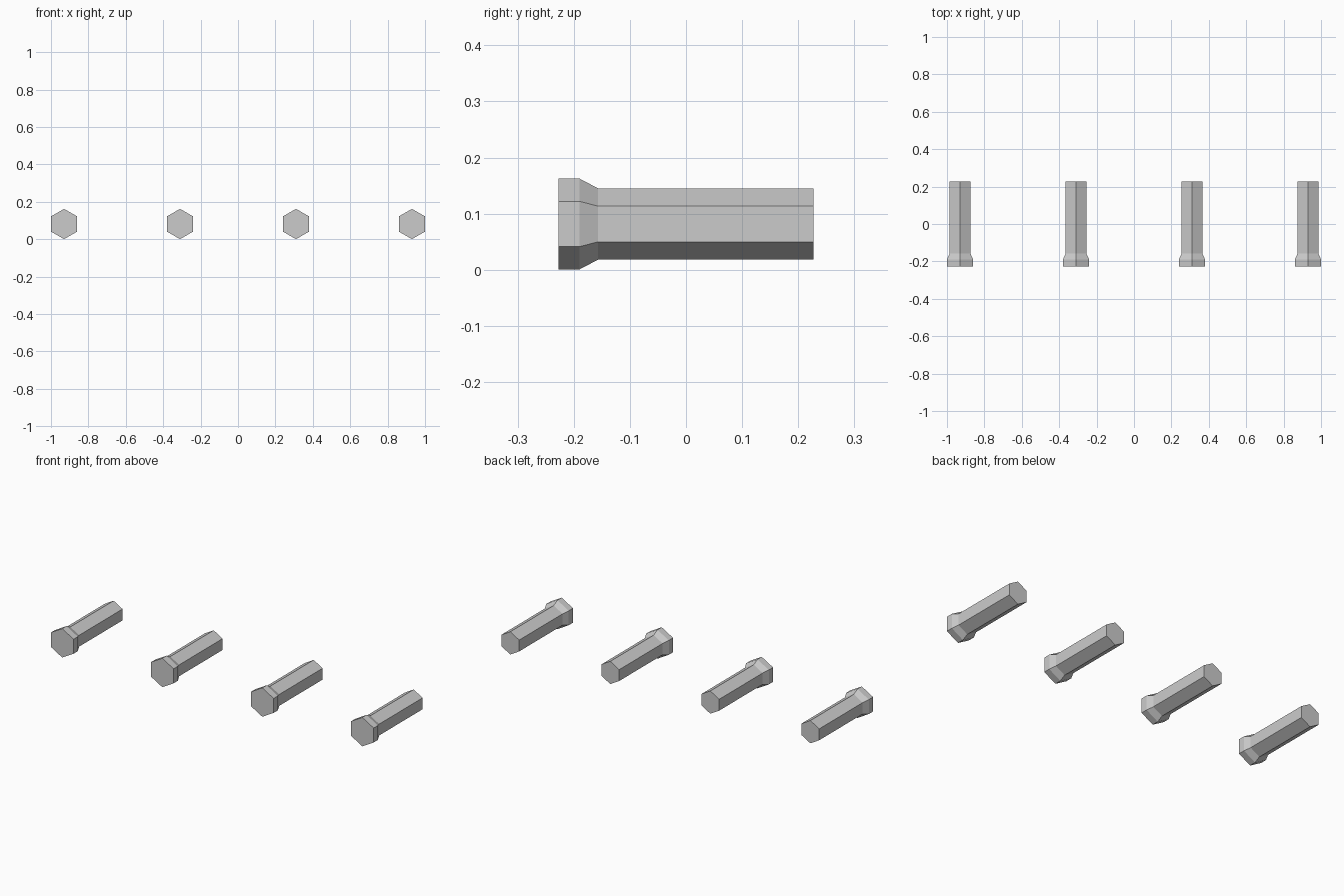
import bpy, bmesh, math

if "Cube" in bpy.data.objects:
    bpy.data.objects.remove(bpy.data.objects["Cube"])

CENTRE_Z = 0.0815
# (y, corner radius) along the bolt: head front, head back, neck, shaft end
PROFILE = [(-0.2275, 0.081), (-0.19, 0.081), (-0.157, 0.0637), (0.2275, 0.0637)]


def hex_bolt(name, x):
    """Six-sided bolt lying along y, with a corner pointing up."""
    bm = bmesh.new()
    rings = []
    for y, r in PROFILE:
        angles = [math.radians(90 + 60 * i) for i in range(6)]
        rings.append([bm.verts.new((r * math.cos(a), y, r * math.sin(a))) for a in angles])
    # side walls
    for a, b in zip(rings, rings[1:]):
        for i in range(6):
            j = (i + 1) % 6
            bm.faces.new((a[i], a[j], b[j], b[i]))
    # end caps
    bm.faces.new(rings[0])
    bm.faces.new(rings[-1])
    bmesh.ops.recalc_face_normals(bm, faces=bm.faces)
    mesh = bpy.data.meshes.new(name)
    bm.to_mesh(mesh)
    bm.free()
    obj = bpy.data.objects.new(name, mesh)
    obj.location = (x, 0, CENTRE_Z)
    bpy.context.collection.objects.link(obj)


# row of four evenly spaced bolts
for n in range(4):
    hex_bolt(f"hex_bolt_{n + 1}", -0.93 + 0.62 * n)
